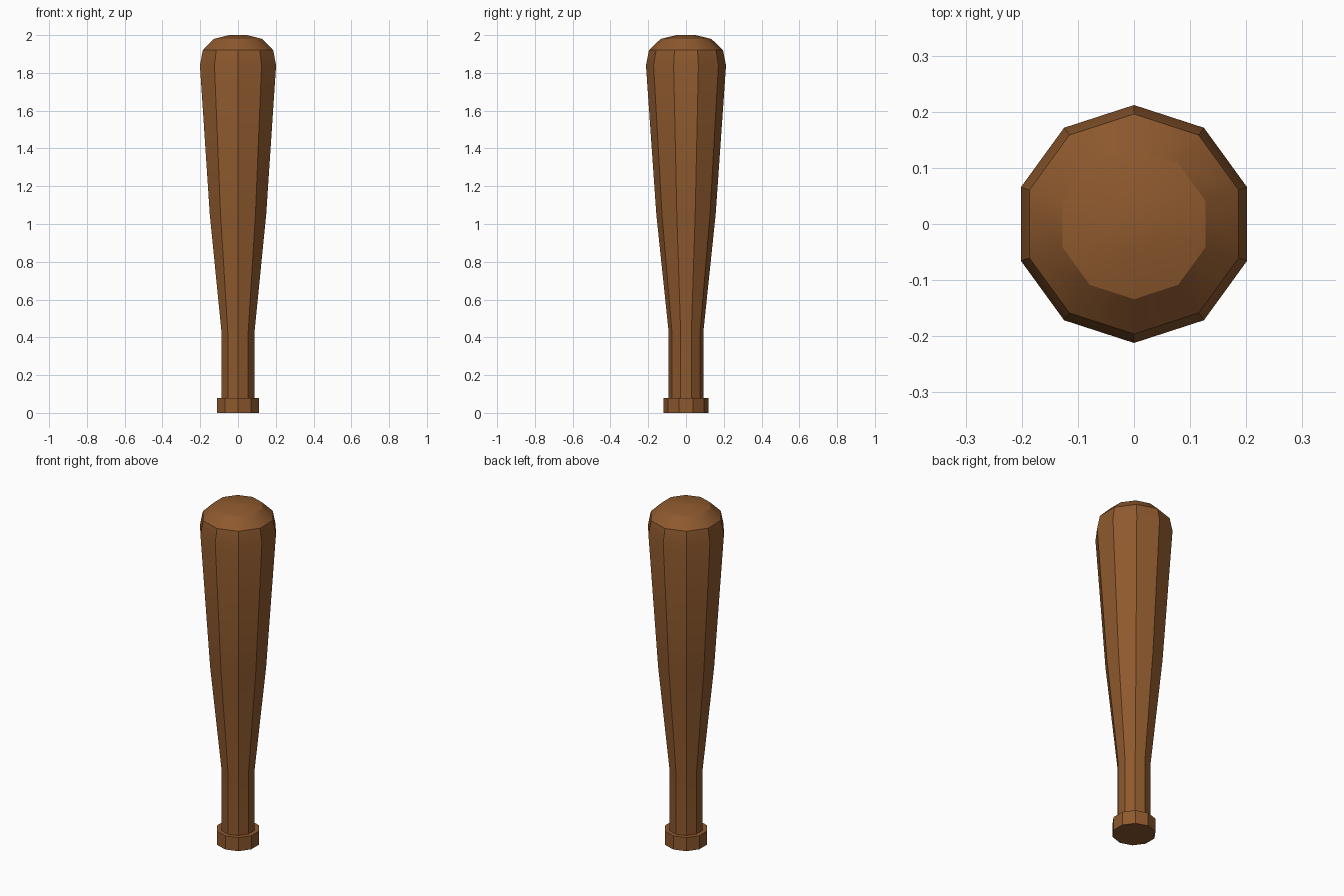
import bpy, bmesh, math

if "Cube" in bpy.data.objects:
    bpy.data.objects.remove(bpy.data.objects["Cube"])

SIDES = 10
wood = bpy.data.materials.new("wood")
wood.diffuse_color = (0.27, 0.10, 0.027, 1)
wood.use_nodes = True
wood.node_tree.nodes["Principled BSDF"].inputs["Base Color"].default_value = wood.diffuse_color


def lathe(name, profile):
    """Ten-sided turned part from (radius, z) points, capped at both ends."""
    bm = bmesh.new()
    rings = []
    for r, z in profile:
        angles = [math.pi / 2 + 2 * math.pi * i / SIDES for i in range(SIDES)]
        rings.append([bm.verts.new((r * math.cos(a), r * math.sin(a), z)) for a in angles])
    for low, high in zip(rings, rings[1:]):
        for i in range(SIDES):
            j = (i + 1) % SIDES
            bm.faces.new((low[i], low[j], high[j], high[i]))
    bm.faces.new(rings[0][::-1])
    bm.faces.new(rings[-1])
    mesh = bpy.data.meshes.new(name)
    bm.to_mesh(mesh)
    bm.free()
    mesh.materials.append(wood)
    obj = bpy.data.objects.new(name, mesh)
    bpy.context.collection.objects.link(obj)
    bpy.ops.object.select_all(action='DESELECT')
    obj.select_set(True)
    bpy.context.view_layer.objects.active = obj
    bpy.ops.object.shade_smooth_by_angle(angle=math.radians(30))
    return obj


# Knob at the bottom of the grip
lathe("knob", [(0.118, 0.0), (0.118, 0.08)])

# Grip, tapered barrel and rounded end
lathe("bat_body", [
    (0.092, 0.07), (0.092, 0.43), (0.157, 1.05), (0.212, 1.84),
    (0.196, 1.92), (0.134, 1.98), (0.05, 2.0),
])
